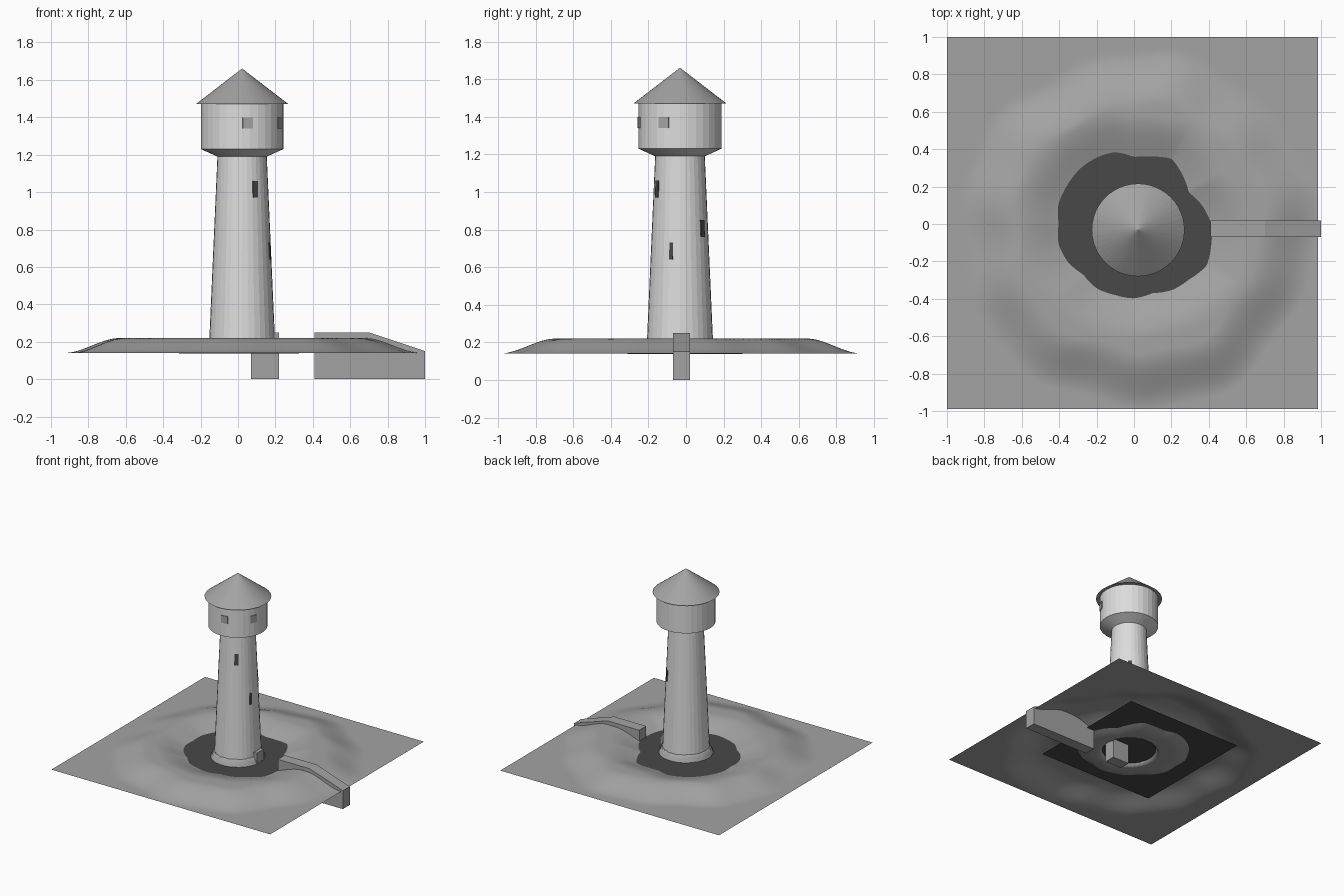
import bpy, bmesh, math
from mathutils import Vector

if "Cube" in bpy.data.objects:
    bpy.data.objects.remove(bpy.data.objects["Cube"])

CX, CY = 0.022, -0.032   # tower axis


def material(name, v):
    m = bpy.data.materials.new(name)
    m.diffuse_color = (v, v, v, 1)
    m.use_nodes = True
    m.node_tree.nodes["Principled BSDF"].inputs["Base Color"].default_value = m.diffuse_color
    return m


PALE = material("pale_stone", 0.72)
MID = material("mid_grey", 0.37)
DARK = material("dark_grey", 0.065)


def make(name, verts, faces, mat, fix_normals=True):
    me = bpy.data.meshes.new(name)
    me.from_pydata(verts, [], faces)
    if fix_normals:
        bm = bmesh.new()
        bm.from_mesh(me)
        bmesh.ops.recalc_face_normals(bm, faces=bm.faces)
        bm.to_mesh(me)
        bm.free()
    me.materials.append(mat)
    ob = bpy.data.objects.new(name, me)
    bpy.context.collection.objects.link(ob)
    return ob


def lathe(name, profile, mat, n=32):
    """Closed solid of revolution about the tower axis."""
    verts, faces = [], []
    for r, z in profile:
        for i in range(n):
            a = 2 * math.pi * i / n
            verts.append((CX + r * math.cos(a), CY + r * math.sin(a), z))
    for k in range(len(profile) - 1):
        for i in range(n):
            j = (i + 1) % n
            faces.append((k * n + i, k * n + j, (k + 1) * n + j, (k + 1) * n + i))
    faces.append(tuple(range(n)))
    faces.append(tuple(range((len(profile) - 1) * n, len(profile) * n)))
    return make(name, verts, faces, mat)


def prism(name, profile, y0, y1, mat):
    """Side profile (x, z) extruded along y."""
    n = len(profile)
    verts = [(x, y, z) for y in (y0, y1) for x, z in profile]
    faces = [tuple(range(n)), tuple(range(n, 2 * n))]
    faces += [(i, (i + 1) % n, n + (i + 1) % n, n + i) for i in range(n)]
    return make(name, verts, faces, mat)


def plate(name, deg, w, z0, z1, r0, r1, mat):
    """Thin window plate on the wall; r0 / r1 are wall radii at z0 / z1."""
    a = math.radians(deg)
    out = Vector((math.cos(a), math.sin(a), 0))
    side = Vector((-math.sin(a), math.cos(a), 0))
    verts = []
    for d in (-0.005, 0.004):
        for s, z, r in ((-1, z0, r0), (1, z0, r0), (1, z1, r1), (-1, z1, r1)):
            p = Vector((CX, CY, z)) + out * (r + d) + side * (s * w / 2)
            verts.append(tuple(p))
    faces = [(0, 1, 2, 3), (4, 5, 6, 7)]
    faces += [(i, (i + 1) % 4, 4 + (i + 1) % 4, 4 + i) for i in range(4)]
    return make(name, verts, faces, mat)


def smooth(t):
    t = max(0.0, min(1.0, t))
    return t * t * (3 - 2 * t)


# Moat bank radius every 15 degrees
BANK = [.415, .38, .34, .37, .405, .375, .36, .40, .41, .415, .415, .42,
        .405, .42, .41, .385, .40, .395, .40, .385, .41, .42, .45, .43]


def ground(x, y):
    r, th = math.hypot(x, y), math.atan2(y, x)
    f = (math.degrees(th) % 360) / 15
    i = int(f) % 24
    bank = BANK[i] + (BANK[(i + 1) % 24] - BANK[i]) * (f - int(f))
    rc = math.hypot(x - CX, y - CY)
    # outer slope with gentle radial ridges
    edge = 0.955 + 0.02 * math.sin(5 * th + 1) + 0.015 * math.sin(11 * th)
    hill = 0.14 + 0.08 * smooth((edge - rc) / 0.30)
    # dip into the moat
    moat = 0.137 + 0.083 * smooth((r - bank + 0.12) / 0.34)
    # island beneath the tower
    island = 0.137 + 0.078 * smooth((0.215 - rc) / 0.04)
    return max(min(hill, moat), island)


# Terrain with ring moat
N = 110
verts = []
for j in range(N + 1):
    for i in range(N + 1):
        x, y = -1 + 1.985 * i / N, -0.99 + 1.99 * j / N
        verts.append((x, y, ground(x, y)))
faces = []
for j in range(N):
    for i in range(N):
        a = j * (N + 1) + i
        faces.append((a, a + 1, a + N + 2, a + N + 1))
terrain = make("terrain", verts, faces, MID, False)
for p in terrain.data.polygons:
    p.use_smooth = True

# Water sheet in the moat
make("moat_water", [(-.56, -.50, .16), (.48, -.50, .16), (.48, .54, .16), (-.56, .54, .16)],
     [(0, 1, 2, 3)], DARK, False)

# Tower shaft, flared upper room, conical roof
lathe("tower", [(0.176, 0.2), (0.132, 1.19), (0.22, 1.23), (0.22, 1.475)], PALE)
lathe("roof", [(0.248, 1.47), (0.001, 1.66)], MID, 48)


def wall(z):
    return 0.176 - 0.044 * (z - 0.2) / 0.99


# Narrow shaft windows
for k, (deg, w, z0, z1) in enumerate(((-60, .03, .97, 1.06), (53, .03, .76, .85), (-17.5, .02, .64, .73))):
    plate("slit_window_%d" % (k + 1), deg, w, z0, z1, wall(z0), wall(z1), DARK)

# Square windows in the upper room
for k, deg in enumerate((-82, -23)):
    plate("upper_window_%d" % (k + 1), deg, 0.056, 1.34, 1.40, 0.22, 0.22, MID)

# Approach ramp and doorstep pier
prism("approach_ramp", [(.41, 0), (1, 0), (1, .15), (.70, .25), (.41, .25)], -0.07, 0.02, MID)
prism("door_pier", [(.07, 0), (.22, 0), (.22, .25), (.07, .25)], -0.07, 0.02, MID)
